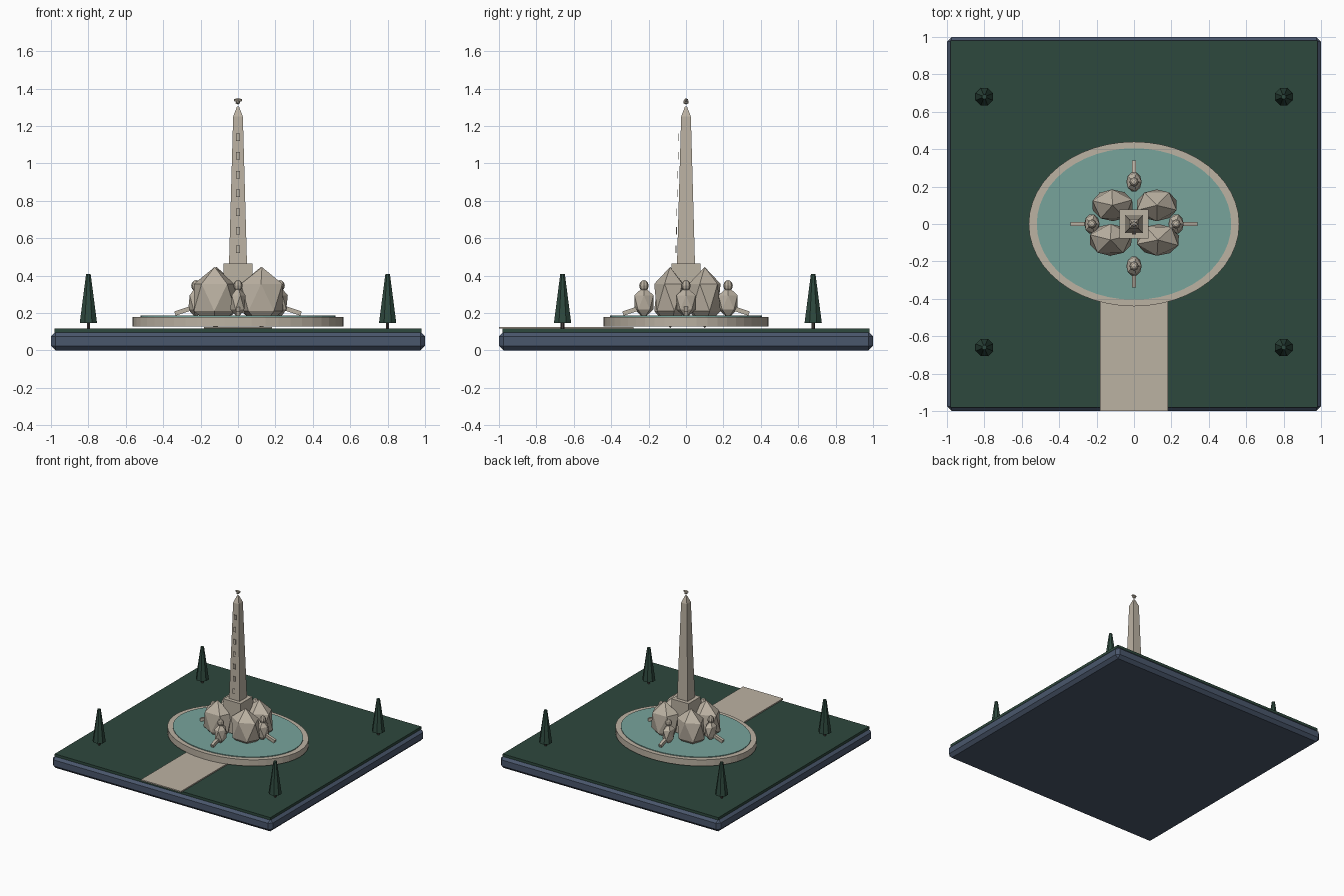
import bpy, bmesh, math
from mathutils import Matrix, Vector

if "Cube" in bpy.data.objects:
    bpy.data.objects.remove(bpy.data.objects["Cube"])


def material(name, rgb):
    m = bpy.data.materials.new(name)
    m.diffuse_color = (*rgb, 1)
    m.use_nodes = True
    m.node_tree.nodes["Principled BSDF"].inputs["Base Color"].default_value = m.diffuse_color
    return m


STONE = material("pale stone", (0.50, 0.445, 0.365))
GREEN = material("dark green", (0.027, 0.065, 0.047))
SLATE = material("slate blue", (0.068, 0.095, 0.15))
WATER = material("pool water", (0.185, 0.37, 0.33))
BARK = material("dark bark", (0.06, 0.05, 0.045))


def finish(name, bm, mat, matrix=Matrix()):
    bmesh.ops.transform(bm, matrix=matrix, verts=bm.verts)
    bmesh.ops.recalc_face_normals(bm, faces=bm.faces)
    me = bpy.data.meshes.new(name)
    bm.to_mesh(me)
    bm.free()
    me.materials.append(mat)
    ob = bpy.data.objects.new(name, me)
    bpy.context.collection.objects.link(ob)
    return ob


def place(loc, scale=(1, 1, 1), rz=0.0):
    return (Matrix.Translation(loc) @ Matrix.Diagonal((*scale, 1))
            @ Matrix.Rotation(rz, 4, 'Z'))


def box(name, mat, lo, hi):
    bm = bmesh.new()
    bmesh.ops.create_cube(bm, size=1)
    lo, hi = Vector(lo), Vector(hi)
    return finish(name, bm, mat, place((lo + hi) / 2, hi - lo))


def cone(name, mat, loc, r1, r2, z0, z1, sides, sx=1, sy=1, rz=0.0):
    bm = bmesh.new()
    bmesh.ops.create_cone(bm, cap_ends=True, segments=sides, radius1=r1, radius2=r2, depth=z1 - z0)
    return finish(name, bm, mat, place((loc[0], loc[1], (z0 + z1) / 2), (sx, sy, 1), rz))


def ico(name, mat, loc, scale, rz=0.0, sub=1):
    bm = bmesh.new()
    bmesh.ops.create_icosphere(bm, subdivisions=sub, radius=1)
    return finish(name, bm, mat, place(loc, scale, rz))


# Plinth with chamfered edges, lawn and path
base = box("base", SLATE, (-1, -1, 0), (1, 1, 0.1))
bev = base.modifiers.new("chamfer", 'BEVEL')
bev.width, bev.segments = 0.025, 1
box("lawn", GREEN, (-0.98, -0.98, 0.095), (0.98, 0.98, 0.116))
box("path", STONE, (-0.182, -1, 0.116), (0.182, -0.28, 0.126))

# Oval pool
cone("pool_rim", STONE, (0, 0), 1, 1, 0.128, 0.18, 48, 0.563, 0.44)
cone("pool_water", WATER, (0, 0), 1, 1, 0.15, 0.186, 48, 0.52, 0.405)

# Four rocks around the pedestal
for i, (x, y, rx, rz) in enumerate([(-0.125, -0.085, 0.13, 0.3), (0.128, -0.085, 0.13, 0.9),
                                    (-0.115, 0.1, 0.125, 1.6), (0.122, 0.1, 0.125, 2.2)]):
    ico(f"rock_{i}", STONE, (x, y, 0.283), (rx, 0.095, 0.163), rz)

# Obelisk: pedestal, tapered shaft, pointed cap
box("pedestal", STONE, (-0.078, -0.078, 0.2), (0.078, 0.078, 0.465))
R2 = math.sqrt(2)
cone("shaft", STONE, (0, 0), 0.048 * R2, 0.026 * R2, 0.465, 1.25, 4, rz=math.pi / 4)
cone("shaft_cap", STONE, (0, 0), 0.026 * R2, 0.005 * R2, 1.25, 1.305, 4, rz=math.pi / 4)

# Carved plaques up the front
for i in range(7):
    z = 0.54 + 0.1 * i
    y = -(0.054 - 0.026 * (z - 0.54))
    box(f"plaque_{i}", STONE, (-0.01, y - 0.002, z - 0.02), (0.01, y + 0.002, z + 0.02))

# Small bird finial
ico("bird_body", STONE, (0, 0, 1.328), (0.014, 0.016, 0.014), sub=1)
ico("bird_wings", STONE, (0, 0, 1.338), (0.026, 0.011, 0.011), 0.3)

# Four seated statues, each with a sloping spout facing outward
for i in range(4):
    a = i * math.pi / 2
    c, s = math.cos(a), math.sin(a)
    x, y = 0.225 * c, 0.225 * s
    ico(f"statue_body_{i}", STONE, (x, y, 0.257), (0.046, 0.06, 0.085))
    bm = bmesh.new()
    bmesh.ops.create_uvsphere(bm, u_segments=8, v_segments=6, radius=1)
    finish(f"statue_head_{i}", bm, STONE, place((x, y, 0.346), (0.025, 0.025, 0.03)))
    bm = bmesh.new()
    bmesh.ops.create_cube(bm, size=1)
    finish(f"statue_spout_{i}", bm, STONE,
           Matrix.Rotation(a, 4, 'Z') @ Matrix.Translation((0.28, 0, 0.216))
           @ Matrix.Rotation(0.32, 4, 'Y') @ Matrix.Diagonal((0.12, 0.024, 0.024, 1)))

# Corner trees
for x in (-0.8, 0.8):
    for y in (-0.66, 0.68):
        n = f"{'left' if x < 0 else 'right'}_{'front' if y < 0 else 'back'}"
        cone(f"trunk_{n}", BARK, (x, y), 0.01, 0.01, 0.11, 0.16, 6)
        cone(f"tree_{n}", GREEN, (x, y), 0.05, 0.013, 0.147, 0.41, 8, rz=math.pi / 8)
